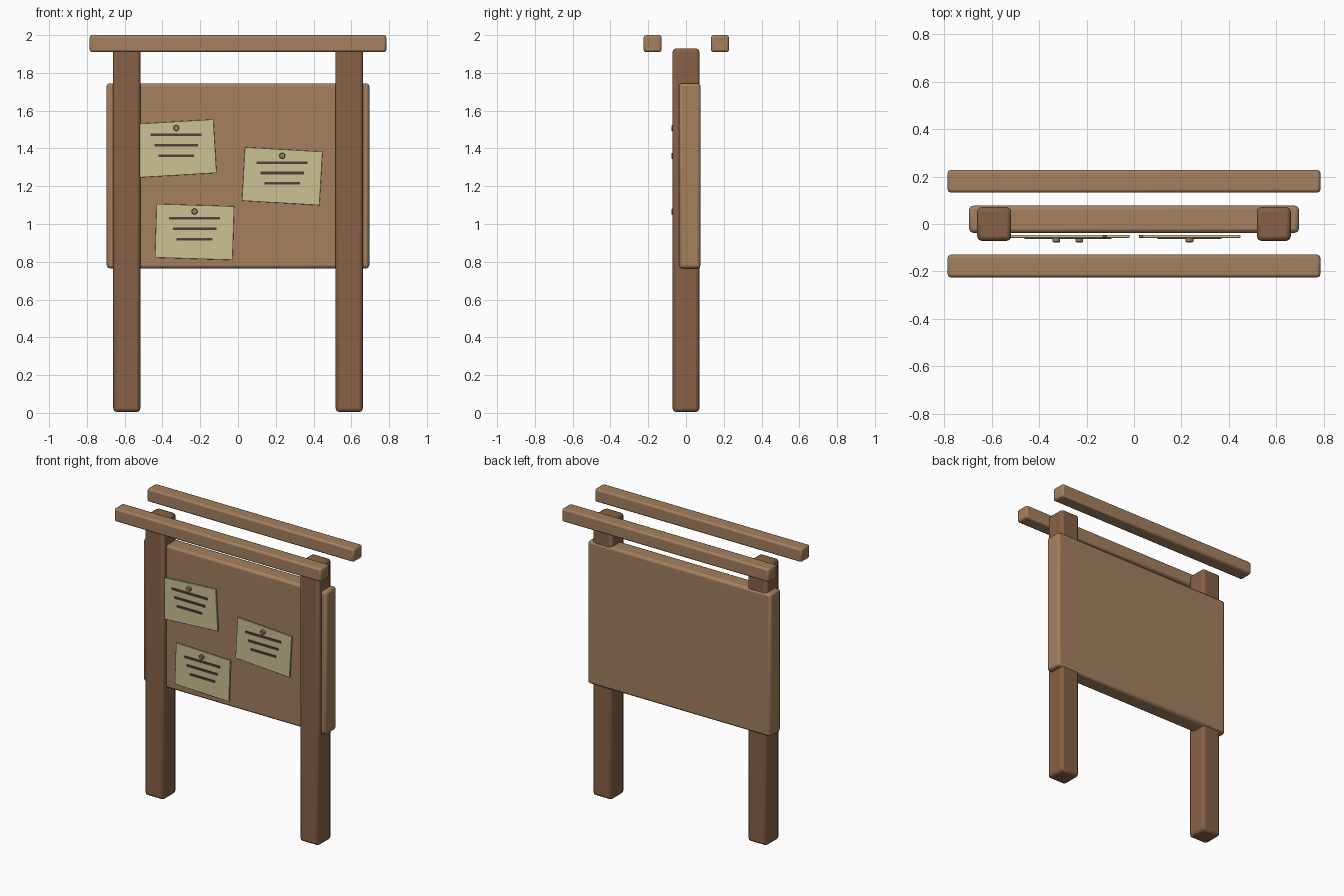
import bpy
from math import radians, pi

default = bpy.data.objects.get("Cube")
if default:
    bpy.data.objects.remove(default, do_unlink=True)


def material(name, rgb):
    """Flat material from an sRGB colour in 0-255."""
    lin = [((c / 255 + 0.055) / 1.055) ** 2.4 for c in rgb]
    m = bpy.data.materials.new(name)
    m.use_nodes = True
    m.diffuse_color = (*lin, 1)
    bsdf = m.node_tree.nodes["Principled BSDF"]
    bsdf.inputs["Base Color"].default_value = (*lin, 1)
    bsdf.inputs["Roughness"].default_value = 0.9
    return m


dark_wood = material("dark wood", (134, 97, 71))
light_wood = material("light wood", (164, 128, 95))
parchment = material("parchment", (204, 194, 148))
ink = material("ink", (84, 64, 60))


def finish(obj, name, mat, bevel=0, segments=2):
    obj.name = name
    obj.data.materials.append(mat)
    if bevel:
        mod = obj.modifiers.new("rounded edges", "BEVEL")
        mod.width = bevel
        mod.segments = segments
        mod.limit_method = "ANGLE"
        bpy.ops.object.shade_smooth_by_angle(angle=radians(35))
    return obj


def box(name, mat, centre, size, bevel=0, tilt=0):
    bpy.ops.mesh.primitive_cube_add(size=1)
    obj = bpy.context.object
    obj.scale = size
    bpy.ops.object.transform_apply(location=False, rotation=False, scale=True)
    obj.location = centre
    obj.rotation_euler.y = -radians(tilt)
    return finish(obj, name, mat, bevel)


# Posts
for side, x in (("left", 0.589), ("right", -0.589)):
    box(side + "_post", dark_wood, (x, 0, 0.967), (0.143, 0.142, 1.925), 0.018)

# Notice panel
box("panel", light_wood, (0, 0.02, 1.255), (1.39, 0.114, 0.98), 0.016)

# Roof rails
for side, y in (("front", -0.177), ("back", 0.18)):
    box(side + "_rail", light_wood, (0, y, 1.955), (1.57, 0.095, 0.09), 0.012)

# Notices: tilted sheet, level writing and a round pin
notices = (
    ("upper", -0.327, 1.40, 3.4),
    ("side", 0.234, 1.253, -3.3),
    ("lower", -0.23, 0.958, -1.8),
)
for label, x, z, tilt in notices:
    box(label + "_sheet", parchment, (x, -0.052, z), (0.412, 0.012, 0.285), 0.002, tilt)
    for row in range(3):
        box(f"{label}_line_{row + 1}", ink, (x, -0.0605, z + 0.072 - row * 0.055),
            (0.27 - row * 0.04, 0.007, 0.014))
    bpy.ops.mesh.primitive_cylinder_add(vertices=12, radius=0.016, depth=0.022,
                                        location=(x, -0.066, z + 0.108),
                                        rotation=(pi / 2, 0, 0))
    finish(bpy.context.object, label + "_pin", light_wood, 0.003, 1)
